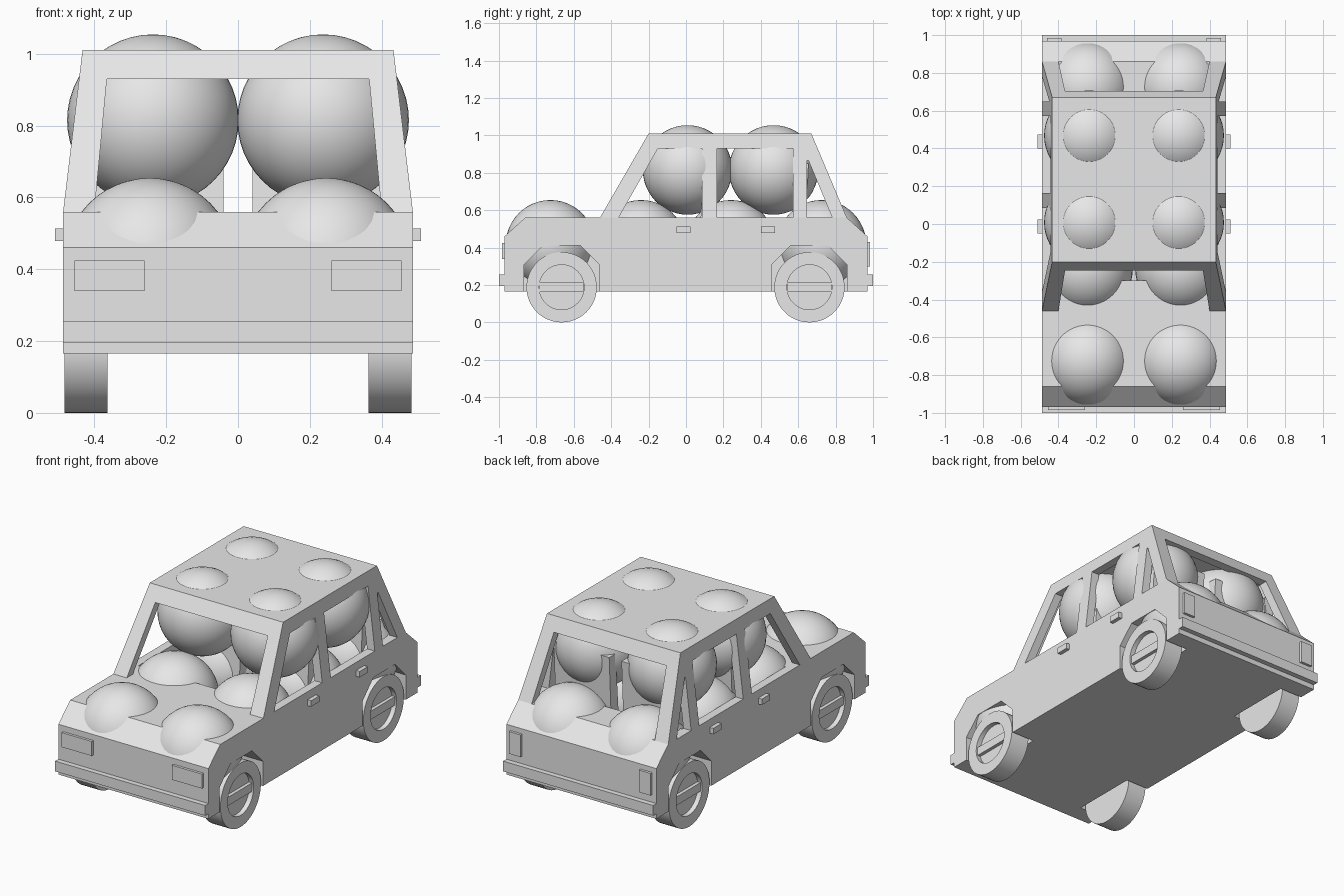
import bpy, bmesh, math
from mathutils import Vector

if "Cube" in bpy.data.objects:
    bpy.data.objects.remove(bpy.data.objects["Cube"])

mat = bpy.data.materials.new("light grey")
mat.diffuse_color = (0.8, 0.8, 0.8, 1)
mat.use_nodes = True
mat.node_tree.nodes["Principled BSDF"].inputs["Base Color"].default_value = mat.diffuse_color


def finish(name, bm, smooth=None):
    bmesh.ops.recalc_face_normals(bm, faces=bm.faces)
    me = bpy.data.meshes.new(name)
    bm.to_mesh(me)
    bm.free()
    me.materials.append(mat)
    if smooth:
        me.shade_smooth()
        me.set_sharp_from_angle(angle=smooth)
    ob = bpy.data.objects.new(name, me)
    bpy.context.collection.objects.link(ob)
    return ob


def loft(name, ring_a, ring_b):
    bm = bmesh.new()
    a = [bm.verts.new(p) for p in ring_a]
    b = [bm.verts.new(p) for p in ring_b]
    n = len(a)
    bm.faces.new(a)
    bm.faces.new(b[::-1])
    for i in range(n):
        bm.faces.new((a[i], b[i], b[(i + 1) % n], a[(i + 1) % n]))
    return finish(name, bm)


def prism_x(name, pts, x0, x1):
    return loft(name, [(x0, y, z) for y, z in pts], [(x1, y, z) for y, z in pts])


def prism_y(name, pts, y0, y1):
    return loft(name, [(x, y0, z) for x, z in pts], [(x, y1, z) for x, z in pts])


def box(name, x0, x1, y0, y1, z0, z1):
    return prism_x(name, [(y0, z0), (y1, z0), (y1, z1), (y0, z1)], x0, x1)


def cut(ob, cutter):
    cutter.hide_render = True
    m = ob.modifiers.new("cut", 'BOOLEAN')
    m.operation, m.solver, m.object = 'DIFFERENCE', 'EXACT', cutter
    bpy.context.view_layer.objects.active = ob
    bpy.ops.object.modifier_apply(modifier=m.name)
    bpy.data.objects.remove(cutter)


W = 0.487
AXLES = (-0.665, 0.66)

# lower body with cabin well and wheel arches
body = prism_x("body", [(-.97, .165), (.97, .165), (.97, .46), (.86, .56),
                        (-.86, .56), (-.97, .46)], -W, W)
cut(body, box("cutter", -.437, .437, -.3, .45, .22, .7))
cut(body, box("cutter", -.436, .436, .4, .66, .43, .7))
for c in AXLES:
    arch = [(c - .2, .1), (c - .2, .31), (c - .1, .41), (c + .1, .41),
            (c + .2, .31), (c + .2, .1)]
    for s in (-1, 1):
        cut(body, prism_x("cutter", arch, s * .34, s * .6))


# cabin: tapered shell with window openings
def ring(z, off=0):
    h = z - .56
    x = W - .12 * h - off
    y0 = -.46 + .578 * h + off * 1.15
    y1 = .86 - .422 * h - off * 1.1
    return [(-x, y0, z), (x, y0, z), (x, y1, z), (-x, y1, z)]


cabin = loft("cabin", ring(.56), ring(1.01))
cut(cabin, loft("cutter", ring(.5, .05), ring(.95, .05)))
cut(cabin, prism_y("cutter", [(-.402, .54), (.402, .54), (.365, .93), (-.365, .93)], -1, 1))
for window in ([(-.366, .55), (.085, .55), (.085, .93), (-.15, .93)],
               [(.165, .55), (.573, .55), (.573, .93), (.165, .93)],
               [(.648, .55), (.786, .55), (.655, .865), (.648, .865)]):
    cut(cabin, prism_x("cutter", window, -1, 1))

# bumpers
box("front_bumper", -W, W, -1, -.96, .195, .255)
box("rear_bumper", -W, W, .96, 1, .195, .255)

for s, side in ((-1, "left"), (1, "right")):
    # lamps and door handles
    box(side + "_headlight", s * .26, s * .455, -.985, -.96, .34, .425)
    box(side + "_taillight", s * .385, s * .46, .96, .985, .3, .43)
    for y, row in ((-.05, "front"), (.4, "rear")):
        box(f"{side}_{row}_handle", s * .48, s * .51, y, y + .075, .478, .513)

    # seats
    for y, row in ((.07, "front"), (.565, "rear")):
        prism_x(f"{side}_{row}_seat_back",
                [(y, .45), (y + .07, .45), (y + .09, .85), (y + .03, .85)], s * .04, s * .4)

    # wheels: lathed tyre with recessed hub and a cross bar
    for c, row in zip(AXLES, ("front", "rear")):
        bm = bmesh.new()
        prof = [(.363, 0), (.363, .188), (.483, .188), (.483, .12), (.455, .12), (.455, 0)]
        vs = [bm.verts.new((s * x, c, .188 + r)) for x, r in prof]
        es = [bm.edges.new(p) for p in zip(vs, vs[1:])]
        bmesh.ops.spin(bm, geom=vs + es, cent=(0, c, .188), axis=(1, 0, 0),
                       angle=math.tau, steps=48, use_merge=True)
        bmesh.ops.remove_doubles(bm, verts=bm.verts, dist=1e-4)
        finish(f"{side}_{row}_wheel", bm, 0.6)
        box(f"{side}_{row}_hub_bar", s * .45, s * .475, c - .117, c + .117, .162, .212)

    # balls: a lower layer of four rows and an upper layer of two
    for i, (x, y, z) in enumerate([(.246, -.725, .415), (.246, -.24, .415), (.246, .24, .415),
                                   (.246, .725, .415), (.237, .008, .815), (.237, .468, .815)]):
        bm = bmesh.new()
        bmesh.ops.create_uvsphere(bm, u_segments=48, v_segments=24, radius=.239)
        bmesh.ops.translate(bm, verts=bm.verts, vec=Vector((s * x, y, z)))
        finish(f"{side}_ball_{i + 1}", bm, 1.0)
